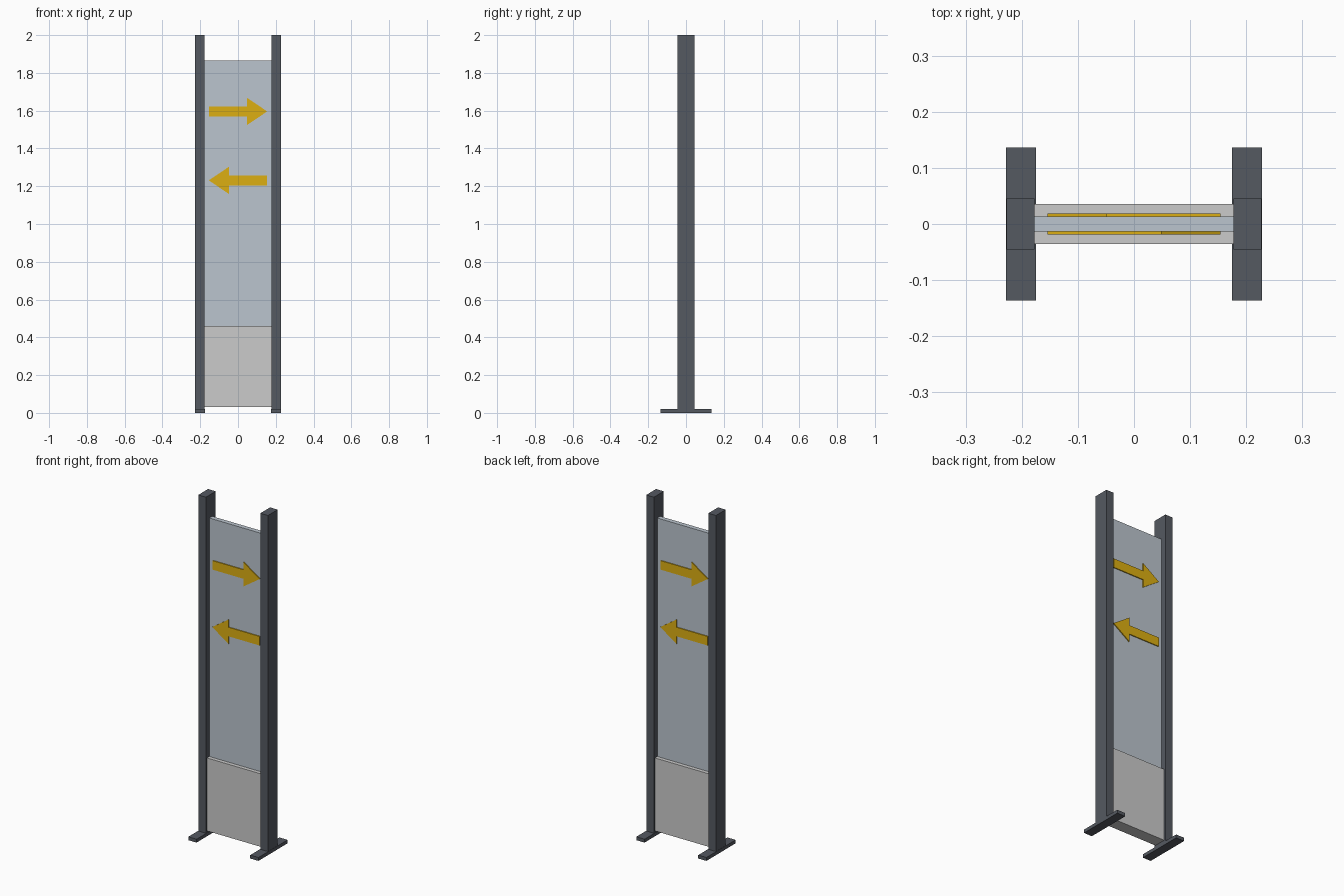
import bpy, bmesh
from mathutils import Matrix

if "Cube" in bpy.data.objects:
    bpy.data.objects.remove(bpy.data.objects["Cube"])


def material(name, rgb):
    m = bpy.data.materials.new(name)
    m.diffuse_color = (*rgb, 1)
    m.use_nodes = True
    m.node_tree.nodes["Principled BSDF"].inputs["Base Color"].default_value = m.diffuse_color
    return m


DARK = material("dark_metal", (0.09, 0.10, 0.12))
PALE = material("pale_panel", (0.52, 0.54, 0.54))
GLASS = material("blue_grey_glass", (0.50, 0.56, 0.62))
YELLOW = material("yellow", (0.72, 0.43, 0.006))


def finish(name, bm, mat):
    bmesh.ops.recalc_face_normals(bm, faces=bm.faces)
    me = bpy.data.meshes.new(name)
    bm.to_mesh(me)
    bm.free()
    me.materials.append(mat)
    ob = bpy.data.objects.new(name, me)
    bpy.context.collection.objects.link(ob)
    return ob


def box(name, x, y, z, mat):
    bm = bmesh.new()
    size = Matrix.Diagonal((x[1] - x[0], y[1] - y[0], z[1] - z[0], 1))
    centre = Matrix.Translation([(a + b) / 2 for a, b in (x, y, z)])
    bmesh.ops.create_cube(bm, size=1, matrix=centre @ size)
    return finish(name, bm, mat)


def arrow(name, z, direction, side):
    # Flat arrow profile extruded outward from the glass face
    half, neck, shaft, head = 0.1545, 0.048, 0.0265, 0.072
    profile = [(-half, -shaft), (neck, -shaft), (neck, -head), (half, 0),
               (neck, head), (neck, shaft), (-half, shaft)]
    bm = bmesh.new()
    face = bm.faces.new([bm.verts.new((direction * px, side * 0.0135, z + pz))
                         for px, pz in profile])
    ext = bmesh.ops.extrude_face_region(bm, geom=[face], use_keep_orig=True)
    moved = [v for v in ext["geom"] if isinstance(v, bmesh.types.BMVert)]
    bmesh.ops.translate(bm, verts=moved, vec=(0, side * 0.0055, 0))
    return finish(name, bm, YELLOW)


# Posts and floor feet
for label, s in (("left", -1), ("right", 1)):
    box(label + "_post", sorted((s * 0.177, s * 0.227)), (-0.0455, 0.0455), (0.02, 2), DARK)
    box(label + "_foot", sorted((s * 0.175, s * 0.2285)), (-0.136, 0.136), (0, 0.02), DARK)

# Thick lower panel and thin glass above it
box("lower_panel", (-0.177, 0.177), (-0.036, 0.036), (0.03, 0.46), PALE)
box("glass_panel", (-0.177, 0.177), (-0.0135, 0.0135), (0.46, 1.865), GLASS)

# Direction arrows on both faces, reading the same from either side
for label, side in (("front", -1), ("back", 1)):
    arrow(label + "_upper_arrow", 1.596, -side, side)
    arrow(label + "_lower_arrow", 1.231, side, side)
